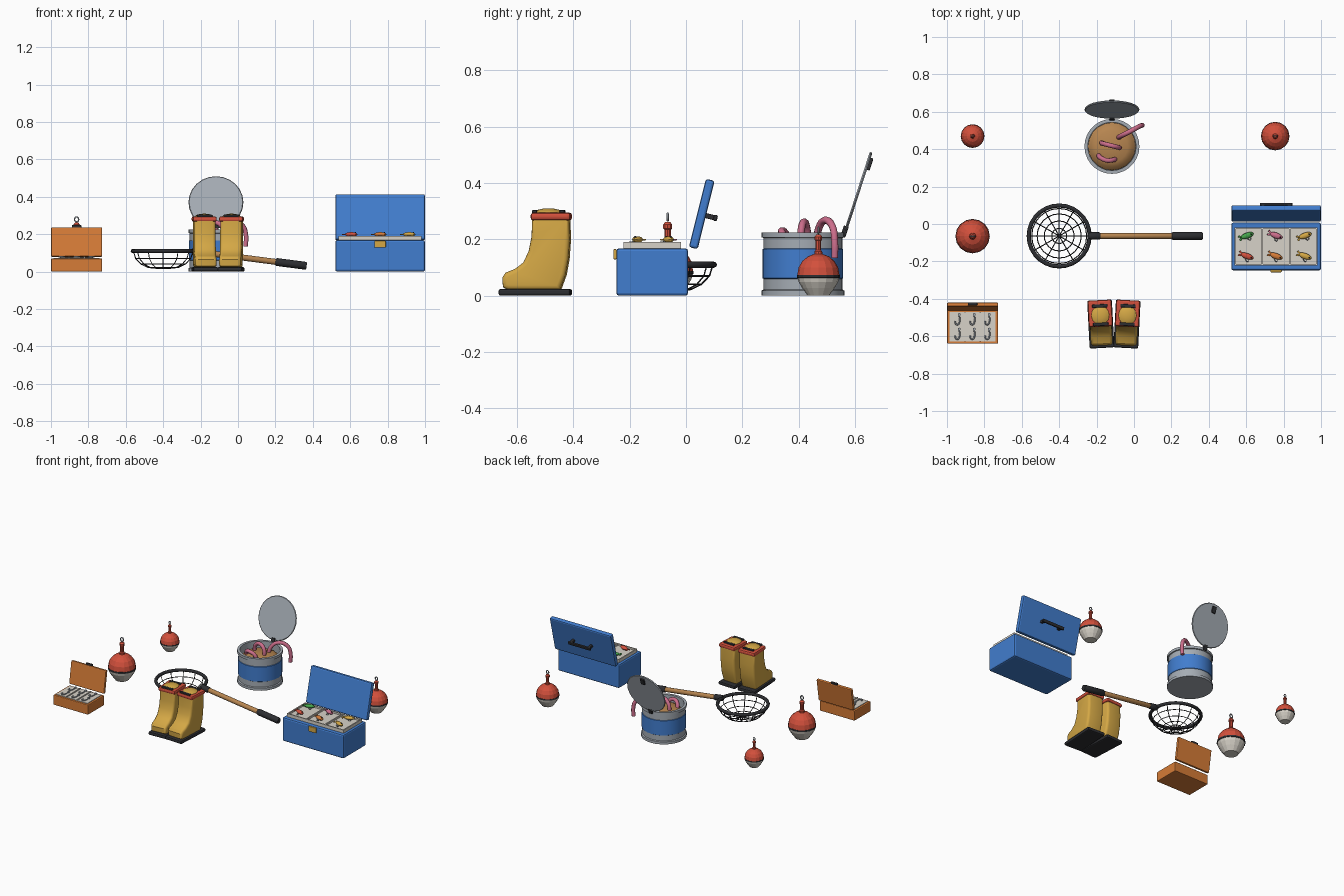
import bpy, bmesh, math
from mathutils import Vector, Matrix

if "Cube" in bpy.data.objects:
    bpy.data.objects.remove(bpy.data.objects["Cube"])

def mat(name, r, g, b):
    m = bpy.data.materials.new(name)
    m.diffuse_color = (r, g, b, 1)
    m.use_nodes = True
    m.node_tree.nodes["Principled BSDF"].inputs["Base Color"].default_value = m.diffuse_color
    return m

BLUE = mat("blue", .053, .205, .62)
ORANGE = mat("orange", .67, .2, .038)
YELLOW = mat("yellow", .66, .39, .06)
RED = mat("red", .645, .08, .045)
BLACK = mat("black", .026, .027, .031)
TAN = mat("tan brown", .47, .235, .08)
GREY = mat("grey", .376, .413, .456)
CREAM = mat("cream", .68, .644, .578)
PINK = mat("pink", .61, .156, .262)
GREEN = mat("green", .06, .376, .07)

def finish(name, bm, mats, matrix=Matrix(), smooth=True):
    bmesh.ops.recalc_face_normals(bm, faces=bm.faces)
    me = bpy.data.meshes.new(name)
    bm.to_mesh(me)
    bm.free()
    for m in mats:
        me.materials.append(m)
    ob = bpy.data.objects.new(name, me)
    bpy.context.collection.objects.link(ob)
    ob.matrix_world = matrix
    if smooth:
        bpy.ops.object.select_all(action='DESELECT')
        ob.select_set(True)
        bpy.context.view_layer.objects.active = ob
        bpy.ops.object.shade_smooth_by_angle(angle=math.radians(32))
    return ob

def place(loc, axis='X', deg=0):
    return Matrix.Translation(loc) @ Matrix.Rotation(math.radians(deg), 4, axis)

def box(name, size, matrix, m, bevel=0.0):
    bm = bmesh.new()
    bmesh.ops.create_cube(bm, size=1, matrix=Matrix.Diagonal((*size, 1)))
    if bevel:
        bmesh.ops.bevel(bm, geom=bm.edges[:], offset=bevel, segments=2, profile=.5, affect='EDGES')
    return finish(name, bm, [m], matrix, False)

def lathe(name, prof, sides, mats, matrix, index=None, smooth=True):
    """Revolve (radius, z) points; index gives the material slot per segment."""
    bm = bmesh.new()
    rings = [[bm.verts.new((r * math.cos(2 * math.pi * i / sides), r * math.sin(2 * math.pi * i / sides), z))
              for i in range(sides)] if r else [bm.verts.new((0, 0, z))] for r, z in prof]
    for k, (a, b) in enumerate(zip(rings, rings[1:])):
        for i in range(sides):
            j = (i + 1) % sides
            quad = [a[i % len(a)], a[j % len(a)], b[j % len(b)], b[i % len(b)]]
            f = bm.faces.new(list(dict.fromkeys(quad)))
            f.material_index = index[k] if index else 0
    return finish(name, bm, mats, matrix, smooth)

def tube(name, pts, r, m, matrix=Matrix(), closed=False, smooth_path=True, res=2):
    cu = bpy.data.curves.new(name, 'CURVE')
    cu.dimensions = '3D'
    cu.bevel_depth, cu.bevel_resolution, cu.use_fill_caps = r, res, True
    cu.resolution_u = 5
    if smooth_path:
        sp = cu.splines.new('BEZIER')
        sp.bezier_points.add(len(pts) - 1)
        for p, co in zip(sp.bezier_points, pts):
            p.co = co
            p.handle_left_type = p.handle_right_type = 'AUTO'
    else:
        sp = cu.splines.new('POLY')
        sp.points.add(len(pts) - 1)
        for p, co in zip(sp.points, pts):
            p.co = (*co, 1)
    sp.use_cyclic_u = closed
    cu.materials.append(m)
    ob = bpy.data.objects.new(name, cu)
    bpy.context.collection.objects.link(ob)
    ob.matrix_world = matrix
    bpy.ops.object.select_all(action='DESELECT')
    ob.select_set(True)
    bpy.context.view_layer.objects.active = ob
    bpy.ops.object.convert(target='MESH')

def ellipsoid(name, size, matrix, m):
    bm = bmesh.new()
    bmesh.ops.create_uvsphere(bm, u_segments=12, v_segments=8, radius=1, matrix=Matrix.Diagonal((*size, 1)))
    return finish(name, bm, [m], matrix)

def circle(r, z, n):
    return [(r * math.cos(2 * math.pi * i / n), r * math.sin(2 * math.pi * i / n), z) for i in range(n)]

# Large tackle box
box("tackle_box_body", (.48, .255, .168), place((.76, -.12, .084)), BLUE, .01)
box("tackle_box_lid", (.48, .032, .25), place((.76, .056, .29), 'X', -14), BLUE, .009)
box("tackle_box_latch", (.06, .012, .036), place((.76, -.252, .147)), YELLOW, .003)
box("tackle_tray", (.444, .2, .012), place((.76, -.12, .172)), CREAM)
for x in (.542, .687, .833, .978):
    box("tackle_divider", (.008, .2, .022), place((x, -.12, .179)), CREAM)
for y in (-.218, -.022):
    box("tackle_tray_wall", (.444, .008, .022), place((.76, y, .179)), CREAM)
grip = place((.76, .056, .288), 'X', -14)
box("lid_handle_bar", (.175, .014, .022), grip @ place((0, .05, 0)), BLACK, .005)
for x in (-.07, .07):
    box("lid_handle_post", (.018, .036, .018), grip @ place((x, .03, 0)), BLACK, .003)

# Lures in the tray
colors = [[RED, ORANGE, YELLOW], [GREEN, PINK, YELLOW]]
for row, y in enumerate((-.172, -.062)):
    for col, x in enumerate((.605, .76, .915)):
        turn = 20 if (row, col) in ((1, 0), (1, 2)) else -20
        at = place((x, y, .199), 'Z', turn)
        m = colors[row][col]
        ellipsoid("lure_body", (.036, .016, .012), at, m)
        for s in (-1, 1):
            box("lure_tail", (.024, .01, .006), at @ place((-.036, s * .006, 0), 'Z', -s * 30), m, .002)
        tube("lure_hook", [(.0, 0, -.006), (.0, -.022, -.008), (.012, -.026, -.008), (.016, -.018, -.008)],
             .0025, GREY, at, res=1)
        ellipsoid("lure_eye", (.004, .004, .004), at @ place((.024, 0, .009)), BLACK)

# Small hook box
box("hook_box_body", (.273, .182, .07), place((-.863, -.549, .035)), ORANGE, .005)
box("hook_box_lid", (.273, .02, .158), place((-.863, -.442, .158), 'X', -9), ORANGE, .005)
box("hook_box_latch", (.05, .014, .016), place((-.863, -.428, .24), 'X', -9), BLACK, .003)
box("hook_tray", (.245, .156, .008), place((-.863, -.549, .07)), CREAM)
for x in (-.904, -.822):
    box("hook_divider", (.006, .156, .014), place((x, -.549, .073)), CREAM)
for x in (-.943, -.863, -.783):
    for y in (-.59, -.512):
        tube("fish_hook", [(.004, .028, 0), (.004, -.015, 0), (-.006, -.026, 0), (-.017, -.018, 0), (-.017, -.006, 0)],
             .004, GREY, place((x + .005, y, .079)), res=1)
        lathe("hook_eye", [(0, -.004), (.008, -.004), (.008, .004), (0, .004)], 8, [GREY],
              place((x + .009, y + .028, .079)))

# Floats: red top, dark belt, pale bottom
def bobber(x, y, s):
    prof, idx = [(0, 0), (.046, 0)], [1]
    for a in (-40, -20, -9):
        prof.append((.09 * math.cos(math.radians(a)), .09 + .09 * math.sin(math.radians(a))))
        idx.append(1)
    prof += [(.092, .077), (.092, .088), (.09, .088)]
    idx += [2, 2, 2]
    for a in (20, 40, 60, 78):
        prof.append((.09 * math.cos(math.radians(a)), .09 + .09 * math.sin(math.radians(a))))
        idx.append(0)
    prof += [(0, .18)]
    idx += [0]
    at = place((x, y, 0)) @ Matrix.Scale(s, 4)
    lathe("float_ball", prof, 16, [RED, CREAM, BLACK], at, idx, False)
    lathe("float_stem", [(0, .17), (.019, .17), (.017, .19), (.012, .195), (.012, .235), (.017, .238),
                         (.017, .252), (.009, .262), (0, .262)], 10, [RED, BLACK], at, [0, 0, 0, 0, 0, 0, 0, 0])
    tube("float_eyelet", [(.011 * math.cos(t * math.pi / 4), 0, .279 + .013 * math.sin(t * math.pi / 4))
                          for t in range(8)], .004, GREY, at, closed=True, res=1)

bobber(-.863, -.065, 1)
bobber(-.863, .47, .69)
bobber(.755, .47, .83)

# Landing net
nx, ny, nz = -.4, -.064, .11
net = place((nx, ny, nz))
tube("net_hoop", circle(.163, 0, 28), .011, BLACK, net, closed=True, smooth_path=False)
bowl = [(.16, 0), (.147, -.04), (.118, -.07), (.08, -.088), (.04, -.092), (0, -.093)]
for r, z in bowl[1:-1]:
    tube("net_ring", circle(r, z, 24), .0028, BLACK, net, closed=True, smooth_path=False, res=0)
for i in range(12):
    a = i * math.pi / 6
    tube("net_strand", [(r * math.cos(a), r * math.sin(a), z) for r, z in bowl], .0028, BLACK, net,
         smooth_path=False, res=0)
shaft = place((-.245, ny, .11), 'Y', 90 + 7.4)
for name, r, a, b, m in (("net_socket", .02, 0, .065, BLACK), ("net_handle", .016, .05, .46, TAN),
                         ("net_grip", .021, .45, .617, BLACK)):
    lathe(name, [(0, a), (r * .85, a), (r, a + .006), (r, b - .006), (r * .85, b), (0, b)], 12, [m], shaft)

# Boots: side profile (y, z) extruded across, with rounded edges
side = [(-.1, .02), (-.118, .03), (-.12, .065), (-.108, .082), (-.075, .095), (-.045, .118), (-.026, .16),
        (-.016, .21), (-.014, .285), (.117, .285), (.12, .2), (.115, .13), (.105, .075), (.085, .02)]
for sx, x in ((-1, -.178), (1, -.037)):
    at = place((x, -.53, 0), 'Z', sx * -3)
    bm = bmesh.new()
    face = bm.faces.new([bm.verts.new((-.058, y, z)) for y, z in side])
    out = bmesh.ops.extrude_face_region(bm, geom=[face])
    bmesh.ops.translate(bm, verts=[v for v in out["geom"] if isinstance(v, bmesh.types.BMVert)], vec=(.116, 0, 0))
    rim = [e for e in bm.edges if abs(e.verts[0].co.x - e.verts[1].co.x) < 1e-5]
    bmesh.ops.bevel(bm, geom=rim, offset=.016, segments=3, profile=.5, affect='EDGES')
    finish("boot", bm, [YELLOW], at)
    box("boot_sole", (.132, .256, .024), at @ place((0, -.005, .012)), BLACK, .008)
    box("boot_cuff", (.128, .142, .028), at @ place((0, .052, .281)), RED, .01)
    ellipsoid("boot_opening", (.05, .054, .018), at @ place((0, .042, .292)), YELLOW)
    for y in (-.006, .092):
        box("boot_pull", (.082, .018, .012), at @ place((0, y, .298)), BLACK, .004)

# Bait can
can = place((-.118, .415, 0))
lathe("bait_can", [(0, 0), (.147, 0), (.147, .018), (.14, .022), (.14, .06), (.143, .062), (.143, .165),
                   (.14, .167), (.14, .205), (.147, .207), (.147, .225), (.129, .225), (.129, .15), (0, .15)],
      28, [GREY, BLUE], can, [0, 0, 0, 0, 1, 1, 1, 0, 0, 0, 0, 0, 0])
lathe("bait_soil", [(.128, .165), (.11, .185), (.085, .198), (0, .203)], 20, [TAN], can)
worms = ([(-.085, .46, .17), (-.07, .47, .235), (-.025, .493, .268), (.025, .52, .245), (.043, .528, .19), (.04, .528, .135)],
         [(-.175, .435, .18), (-.165, .43, .235), (-.125, .42, .262), (-.085, .41, .24), (-.08, .408, .18)],
         [(-.19, .37, .18), (-.18, .355, .22), (-.145, .34, .23), (-.11, .343, .215), (-.1, .348, .18)])
for w in worms:
    tube("worm", w, .013, PINK)

# Open can lid with hinge and tab
lid = place((-.118, .612, .37), 'X', -18)
lathe("can_lid", [(0, -.005), (.143, -.005), (.147, 0), (.143, .005), (0, .005)], 24, [GREY],
      lid @ Matrix.Rotation(math.pi / 2, 4, 'X'))
box("can_lid_tab", (.03, .012, .045), lid @ place((0, .009, .105)), BLACK, .003)
box("can_hinge", (.028, .018, .04), place((-.118, .563, .228), 'X', -18), BLACK, .003)
